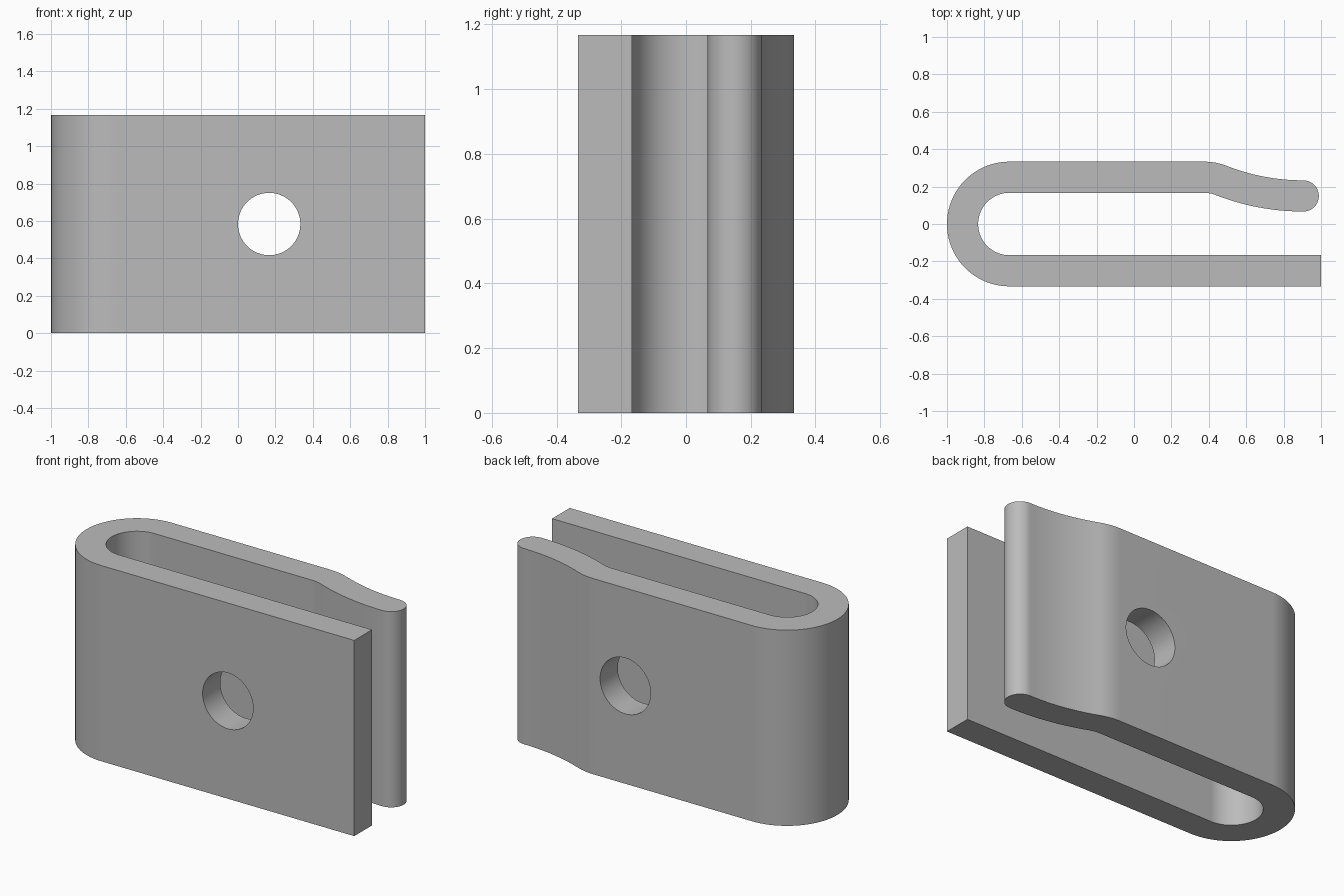
import bpy, bmesh
from math import sin, cos, pi, atan
from mathutils import Vector

if "Cube" in bpy.data.objects:
    bpy.data.objects.remove(bpy.data.objects["Cube"], do_unlink=True)

HEIGHT = 7 / 6          # strip width, standing upright
HALF = 1 / 12           # half the strip thickness
LEG_Y = 0.25            # centre line of each leg
TIP_X, TIP_Y = 0.905, 0.15


def arc(cx, cy, r, a0, a1, steps):
    """Points along an arc from angle a0 to a1."""
    return [Vector((cx + r * cos(a0 + (a1 - a0) * i / steps),
                    cy + r * sin(a0 + (a1 - a0) * i / steps)))
            for i in range(steps + 1)]


def clip_outline():
    # Two tangent arcs lower the back leg to its lip
    start_x, r1 = 0.375, 0.25
    run, drop = TIP_X - start_x, LEG_Y - TIP_Y
    bend = 2 * atan(drop / run)
    r2 = run / sin(bend) - r1

    def side(offset):
        front = [Vector((1, -LEG_Y - offset))]
        loop = arc(-2 / 3, 0, LEG_Y + offset, 1.5 * pi, pi / 2, 40)
        crest = arc(start_x, LEG_Y - r1, r1 + offset, pi / 2, pi / 2 - bend, 10)
        sweep = arc(TIP_X, TIP_Y + r2, r2 - offset, 1.5 * pi - bend, 1.5 * pi, 14)
        return front + loop + crest + sweep[1:]

    lip = arc(TIP_X, TIP_Y, HALF, pi / 2, -pi / 2, 20)[1:-1]
    return side(HALF) + lip + side(-HALF)[::-1]


# Bent strip
bm = bmesh.new()
base = bm.faces.new([bm.verts.new((p.x, p.y, 0)) for p in clip_outline()])
top = bmesh.ops.extrude_face_region(bm, geom=[base])["geom"]
bmesh.ops.translate(bm, vec=(0, 0, HEIGHT),
                    verts=[v for v in top if isinstance(v, bmesh.types.BMVert)])
bmesh.ops.recalc_face_normals(bm, faces=bm.faces)
mesh = bpy.data.meshes.new("spring_clip")
bm.to_mesh(mesh)
bm.free()
clip = bpy.data.objects.new("spring_clip", mesh)
bpy.context.collection.objects.link(clip)

steel = bpy.data.materials.new("grey_steel")
steel.use_nodes = True
grey = (0.5, 0.5, 0.5, 1)
steel.diffuse_color = grey
steel.node_tree.nodes["Principled BSDF"].inputs["Base Color"].default_value = grey
mesh.materials.append(steel)

# Round hole through both legs
bpy.ops.mesh.primitive_cylinder_add(vertices=64, radius=1 / 6, depth=2,
                                    location=(1 / 6, 0, HEIGHT / 2),
                                    rotation=(pi / 2, 0, 0))
cutter = bpy.context.object
cutter.name = "hole_cutter"
cutter.data.materials.append(steel)

bpy.ops.object.select_all(action="DESELECT")
clip.select_set(True)
bpy.context.view_layer.objects.active = clip
cut = clip.modifiers.new("bolt_hole", "BOOLEAN")
cut.operation = "DIFFERENCE"
cut.solver = "EXACT"
cut.object = cutter
bpy.ops.object.modifier_apply(modifier=cut.name)
bpy.data.objects.remove(cutter, do_unlink=True)

# Smooth bends, crisp edges
bpy.ops.object.shade_smooth_by_angle(angle=pi / 6)
weighted = clip.modifiers.new("flat_legs", "WEIGHTED_NORMAL")
weighted.keep_sharp = True
